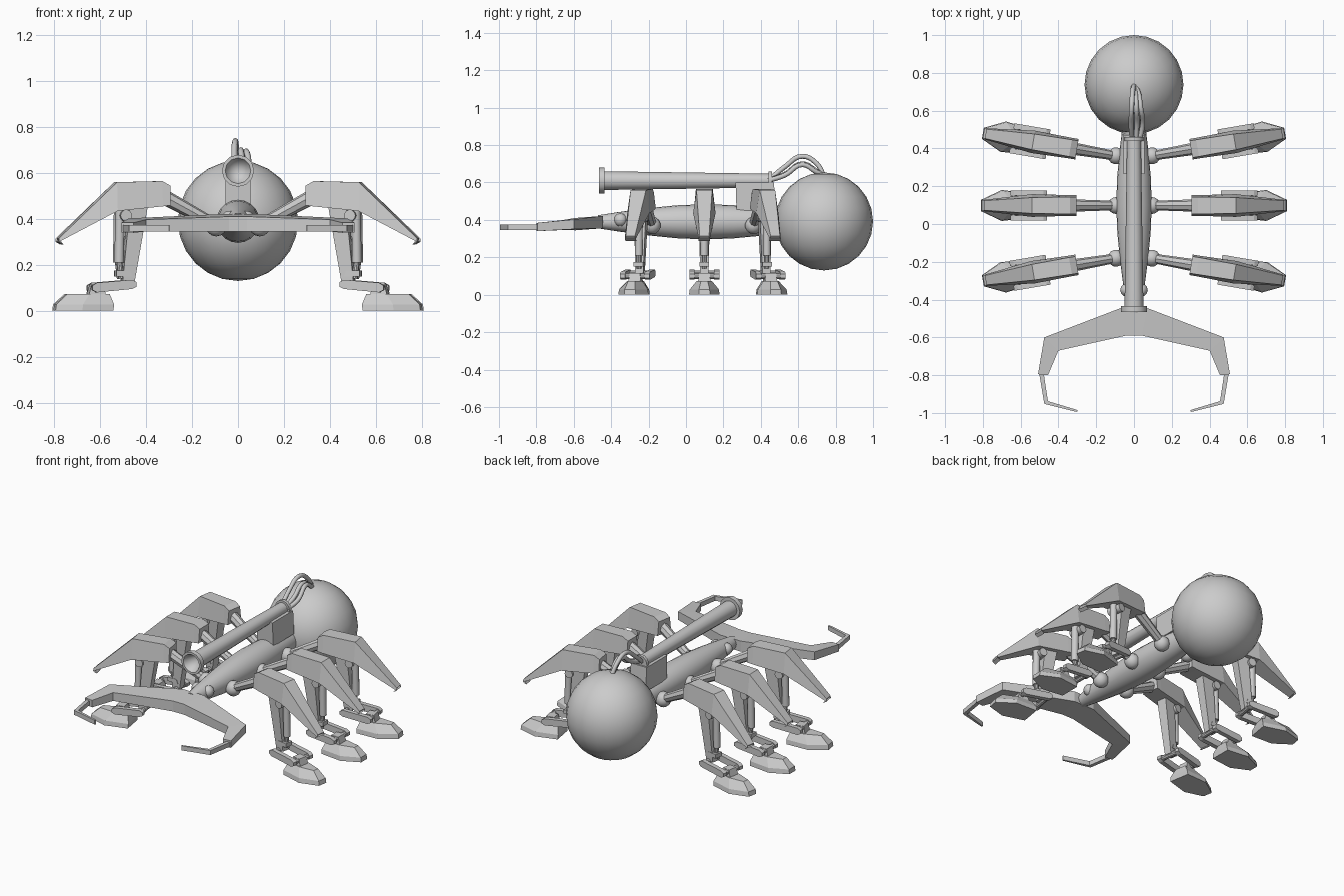
import bpy, bmesh, math
from mathutils import Matrix, Vector

cube = bpy.data.objects.get("Cube")
if cube:
    bpy.data.objects.remove(cube, do_unlink=True)

IDENTITY = Matrix.Identity(4)
MIRROR = Matrix.Scale(-1, 4, (1, 0, 0))


def finish(name, bm, matrix=IDENTITY, smooth=False):
    bm.transform(matrix)
    bmesh.ops.recalc_face_normals(bm, faces=bm.faces)
    mesh = bpy.data.meshes.new(name)
    bm.to_mesh(mesh)
    bm.free()
    obj = bpy.data.objects.new(name, mesh)
    bpy.context.collection.objects.link(obj)
    if smooth:
        bpy.ops.object.select_all(action='DESELECT')
        obj.select_set(True)
        bpy.context.view_layer.objects.active = obj
        bpy.ops.object.shade_smooth_by_angle(angle=math.radians(35))
    return obj


def loft(name, loops, matrix=IDENTITY):
    """Solid skinned through equal-length vertex loops, capped at both ends."""
    bm = bmesh.new()
    rings = [[bm.verts.new(p) for p in loop] for loop in loops]
    n = len(rings[0])
    for a, b in zip(rings, rings[1:]):
        for i in range(n):
            j = (i + 1) % n
            bm.faces.new((a[i], a[j], b[j], b[i]))
    bm.faces.new(rings[0])
    bm.faces.new(rings[-1])
    return finish(name, bm, matrix)


def rod(name, start, end, r1, r2, sides=12, matrix=IDENTITY):
    start, end = Vector(start), Vector(end)
    axis = end - start
    bm = bmesh.new()
    bmesh.ops.create_cone(bm, cap_ends=True, segments=sides, radius1=r1,
                          radius2=r2, depth=axis.length)
    place = Matrix.Translation((start + end) / 2) @ axis.to_track_quat('Z', 'Y').to_matrix().to_4x4()
    return finish(name, bm, matrix @ place, True)


def ball(name, centre, radius, segments=16, matrix=IDENTITY):
    bm = bmesh.new()
    bmesh.ops.create_uvsphere(bm, u_segments=segments, v_segments=segments // 2, radius=radius)
    return finish(name, bm, matrix @ Matrix.Translation(centre), True)


def lathe(name, profile, height, sides):
    """Spin (y, radius) points around the lengthwise axis."""
    bm = bmesh.new()
    verts = [bm.verts.new((0, y, r)) for y, r in profile]
    edges = [bm.edges.new(pair) for pair in zip(verts, verts[1:])]
    bmesh.ops.spin(bm, geom=verts + edges, cent=(0, 0, 0), axis=(0, 1, 0),
                   angle=math.tau, steps=sides)
    bmesh.ops.remove_doubles(bm, verts=bm.verts, dist=0.0005)
    return finish(name, bm, Matrix.Translation((0, 0, height)), True)


def cable(name, points):
    curve = bpy.data.curves.new(name, 'CURVE')
    curve.dimensions = '3D'
    curve.bevel_depth = 0.013
    curve.bevel_resolution = 2
    curve.resolution_u = 5
    spline = curve.splines.new('BEZIER')
    spline.bezier_points.add(len(points) - 1)
    for bp, p in zip(spline.bezier_points, points):
        bp.co = p
        bp.handle_left_type = bp.handle_right_type = 'AUTO'
    obj = bpy.data.objects.new(name, curve)
    bpy.context.collection.objects.link(obj)


def box_between(name, start, end, w1, w2, d1, d2, matrix=IDENTITY):
    """Tapered bar; w is the size along x, d the size along y (half sizes)."""
    loops = []
    for (x, y, z), w, d in ((start, w1, d1), (end, w2, d2)):
        loops.append([(x - w, y - d, z), (x + w, y - d, z), (x + w, y + d, z), (x - w, y + d, z)])
    return loft(name, loops, matrix)


# Body and round abdomen
lathe("body", [(-0.47, 0), (-0.47, 0.035), (-0.36, 0.052), (-0.2, 0.073), (-0.05, 0.088),
               (0.1, 0.094), (0.25, 0.089), (0.4, 0.075), (0.52, 0.06), (0.52, 0)], 0.39, 20)
ball("abdomen", (0, 0.738, 0.392), 0.262, 24)

# Cannon with hollow muzzle, resting on a cradle
lathe("cannon", [(0.46, 0), (0.46, 0.05), (0.44, 0.05), (0.44, 0.037), (-0.435, 0.05),
                 (-0.435, 0.07), (-0.465, 0.07), (-0.465, 0.056), (-0.36, 0)], 0.61, 12)
side = [(0.265, 0.6), (0.47, 0.6), (0.48, 0.45), (0.27, 0.45)]
loft("cannon_cradle", [[(x, y, z) for y, z in side] for x in (-0.055, 0.055)])

# Cables from the cannon to the abdomen
for i, (x, peak) in enumerate(((-0.012, 0.74), (0.035, 0.695), (0.012, 0.7))):
    cable(f"cable_{i + 1}", [(x * 0.8, 0.44, 0.61), (x * 1.3, 0.53, peak - 0.055),
                             (x, 0.62, peak), (x * 0.6, 0.7, peak - 0.04), (0, 0.735, 0.64)])

# Jaws: plan outlines on a gentle downward slope
def jaw_height(y):
    return 0.388 + (y + 0.45) * 0.075


jaw_sections = [  # outer point, inner point, half thickness
    ((0, -0.445), (0, -0.59), 0.033), ((0.07, -0.445), (0.04, -0.59), 0.033),
    ((0.475, -0.6), (0.4, -0.67), 0.026), ((0.508, -0.795), (0.455, -0.8), 0.022)]
hook_path = [(0.49, -0.79, 0.012), (0.465, -0.945, 0.012), (0.3, -0.99, 0.005)]

for label, mirror in (("left", IDENTITY), ("right", MIRROR)):
    loops = []
    for outer, inner, t in jaw_sections:
        loops.append([(x, y, jaw_height(y) + dz) for (x, y), dz in
                      ((outer, -t), (outer, t), (inner, t), (inner, -t))])
    loft(f"{label}_jaw", loops, mirror)
    loops = []
    for (x, y, w), (dx, dy) in zip(hook_path, ((1, 0), (0.8, -0.6), (0.3, -1))):
        loops.append([(x + s * w * dx, y + s * w * dy, 0.36 + dz) for s, dz in
                      ((-1, -0.014), (-1, 0.014), (1, 0.014), (1, -0.014))])
    loft(f"{label}_jaw_hook", loops, mirror)
    ball(f"{label}_eye", (0.037, -0.35, 0.4), 0.036, 12, mirror)

# Leg armour: x, top z, bottom z, top half width, bottom half width
ARMOUR = [(0.305, 0.545, 0.46, 0.045, 0.055), (0.34, 0.565, 0.455, 0.045, 0.055),
          (0.54, 0.56, 0.435, 0.042, 0.06), (0.795, 0.315, 0.3, 0.025, 0.03),
          (0.775, 0.29, 0.288, 0.025, 0.03)]
SOLE = [(0.56, -0.065), (0.7, -0.082), (0.81, -0.03), (0.81, 0.03), (0.7, 0.082), (0.56, 0.065)]
FOOT_TOP = [(0.572, -0.035), (0.66, -0.04), (0.755, -0.018),
            (0.755, 0.018), (0.66, 0.04), (0.572, 0.035)]


def build_leg(name, m):
    ball(f"{name}_hip", (0.095, 0, 0.37), 0.046, 14, m)
    rod(f"{name}_upper_arm", (0.1, 0, 0.375), (0.36, 0, 0.515), 0.025, 0.034, 8, m)
    loft(f"{name}_armour", [[(x, -a, top), (x, a, top), (x, b, low), (x, -b, low)]
                            for x, top, low, a, b in ARMOUR], m)
    # Shin with knee pin and outboard piston
    box_between(f"{name}_shin", (0.44, 0, 0.47), (0.487, 0, 0.115), 0.04, 0.026, 0.032, 0.022, m)
    rod(f"{name}_knee_pin", (0.5, -0.045, 0.415), (0.5, 0.045, 0.415), 0.025, 0.025, 12, m)
    rod(f"{name}_piston", (0.52, 0, 0.44), (0.524, 0, 0.21), 0.021, 0.021, 12, m)
    rod(f"{name}_piston_rod", (0.524, 0, 0.22), (0.515, 0, 0.14), 0.013, 0.013, 10, m)
    box_between(f"{name}_piston_mount", (0.51, 0, 0.175), (0.505, 0, 0.15),
                0.03, 0.035, 0.026, 0.026, m)
    # Twin ankle links between two cross pins
    rod(f"{name}_ankle_pin", (0.48, -0.07, 0.115), (0.48, 0.07, 0.115), 0.015, 0.015, 10, m)
    rod(f"{name}_foot_pin", (0.635, -0.07, 0.1), (0.635, 0.07, 0.1), 0.015, 0.015, 10, m)
    for tag, y in (("front", -0.066), ("back", 0.066)):
        loft(f"{name}_{tag}_ankle_link",
             [[(0.48, y + d, 0.135), (0.46, y + d, 0.125), (0.46, y + d, 0.105), (0.48, y + d, 0.095),
               (0.635, y + d, 0.08), (0.655, y + d, 0.09), (0.655, y + d, 0.11), (0.635, y + d, 0.122)]
              for d in (-0.014, 0.014)], m)
    box_between(f"{name}_foot_bracket", (0.625, 0, 0.06), (0.625, 0, 0.115),
                0.04, 0.025, 0.035, 0.028, m)
    loft(f"{name}_foot", [[(x, y, 0) for x, y in SOLE],
                          [(x * 0.995, y * 0.95, 0.028) for x, y in SOLE],
                          [(x, y, 0.074) for x, y in FOOT_TOP]], m)


# Three pairs of legs, fanned slightly about each hip
for place, y, angle in (("front", -0.18, -9.6), ("middle", 0.098, 0), ("rear", 0.36, 9.6)):
    fan = (Matrix.Translation((0.09, y, 0)) @ Matrix.Rotation(math.radians(angle), 4, 'Z')
           @ Matrix.Translation((-0.09, 0, 0)))
    build_leg(f"left_{place}_leg", fan)
    build_leg(f"right_{place}_leg", MIRROR @ fan)
